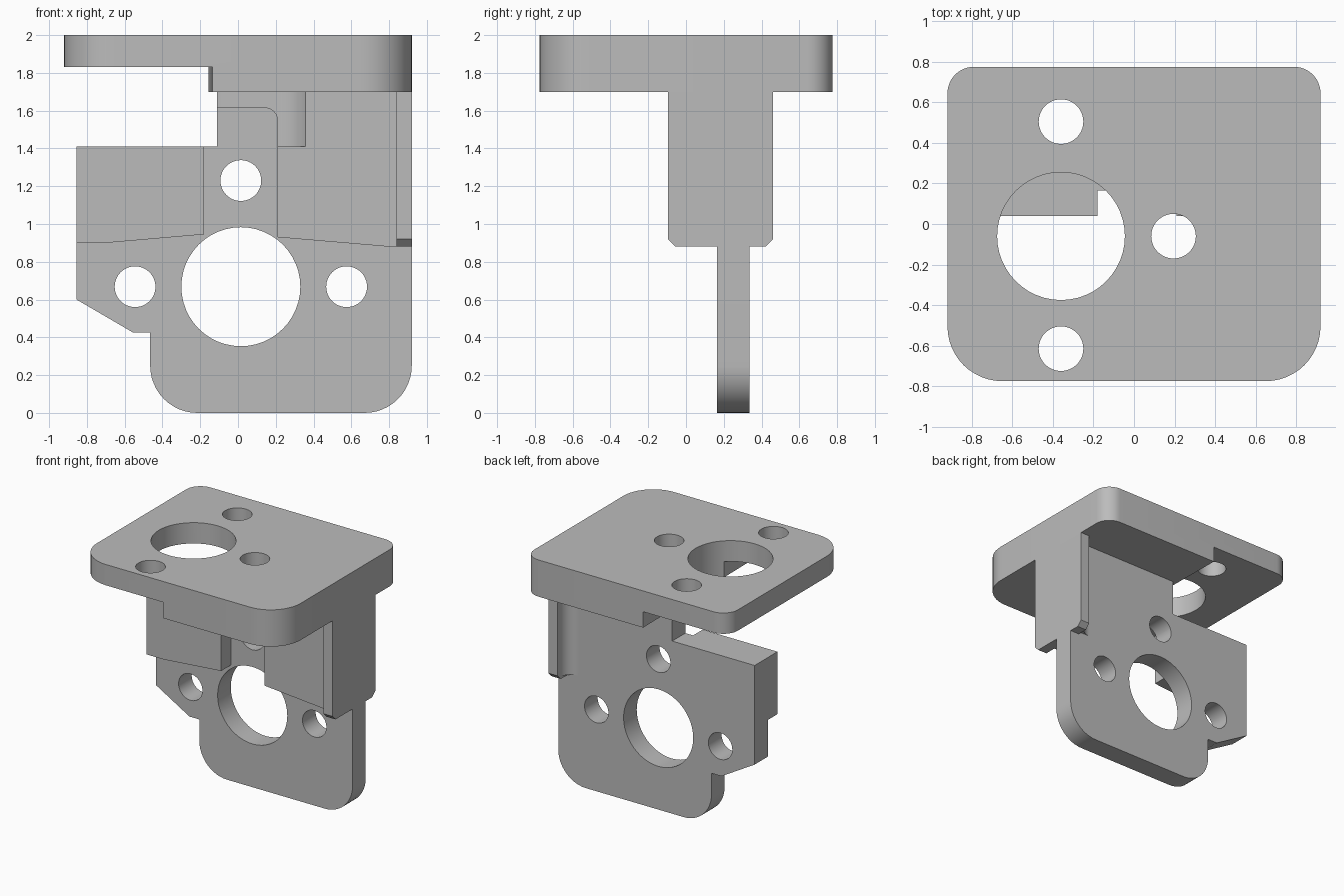
import bpy, bmesh, math
from mathutils import Vector

cube = bpy.data.objects.get("Cube")
if cube:
    bpy.data.objects.remove(cube, do_unlink=True)

grey = bpy.data.materials.new("plain_grey")
grey.use_nodes = True
COLOUR = (0.5, 0.5, 0.5, 1)
grey.diffuse_color = COLOUR
grey.node_tree.nodes["Principled BSDF"].inputs["Base Color"].default_value = COLOUR

# Maps profile coordinates (u, v) and depth w to space for each extrusion axis
AXES = {
    "x": lambda u, v, w: (w, u, v),
    "y": lambda u, v, w: (u, w, v),
    "z": lambda u, v, w: (u, v, w),
}


def rounded(points, steps=12):
    """Outline from (u, v) or (u, v, radius) corners."""
    out = []
    n = len(points)
    for i, p in enumerate(points):
        c = Vector(p[:2])
        if len(p) == 2:
            out.append(c)
            continue
        a = (Vector(points[i - 1][:2]) - c).normalized()
        b = (Vector(points[(i + 1) % n][:2]) - c).normalized()
        half = a.angle(b) / 2
        centre = c + (a + b).normalized() * p[2] / math.sin(half)
        start = c + a * p[2] / math.tan(half) - centre
        end = c + b * p[2] / math.tan(half) - centre
        sweep = math.pi - 2 * half
        for k in range(steps + 1):
            t = k / steps
            out.append(centre + (start * math.sin((1 - t) * sweep)
                                 + end * math.sin(t * sweep)) / math.sin(sweep))
    return out


def circle(u, v, r, steps=48):
    return [Vector((u + r * math.cos(k * math.tau / steps),
                    v + r * math.sin(k * math.tau / steps))) for k in range(steps)]


def prism(name, outline, axis, low, high):
    bm = bmesh.new()
    place = AXES[axis]
    face = bm.faces.new([bm.verts.new(place(p[0], p[1], low)) for p in outline])
    shift = Vector(place(0, 0, high - low))
    grown = bmesh.ops.extrude_face_region(bm, geom=[face])["geom"]
    bmesh.ops.translate(bm, vec=shift,
                        verts=[g for g in grown if isinstance(g, bmesh.types.BMVert)])
    bmesh.ops.recalc_face_normals(bm, faces=bm.faces)
    mesh = bpy.data.meshes.new(name)
    bm.to_mesh(mesh)
    bm.free()
    mesh.materials.append(grey)
    obj = bpy.data.objects.new(name, mesh)
    bpy.context.collection.objects.link(obj)
    return obj


def combine(base, operation, others):
    bpy.context.view_layer.objects.active = base
    for other in others:
        mod = base.modifiers.new("combine", "BOOLEAN")
        mod.operation, mod.solver, mod.object = operation, "EXACT", other
        bpy.ops.object.modifier_apply(modifier=mod.name)
        bpy.data.objects.remove(other, do_unlink=True)


def smooth(obj):
    bpy.ops.object.select_all(action="DESELECT")
    obj.select_set(True)
    bpy.context.view_layer.objects.active = obj
    bpy.ops.object.shade_smooth_by_angle(angle=math.radians(30))


# Top plate, thinner on one side, with one large and three small holes
top_plate = prism("top_plate", rounded([
    (-0.92, -0.775, 0.27), (0.92, -0.775, 0.27),
    (0.92, 0.775, 0.13), (-0.92, 0.775, 0.13)]), "z", 1.7, 2)
step = prism("step_cutter", rounded([
    (-1.2, -0.9), (-0.133, -0.9), (-0.157, 0.9), (-1.2, 0.9)]), "z", 1.5, 1.83)
top_holes = [(-0.36, -0.06, 0.315), (-0.36, 0.505, 0.11),
             (-0.36, -0.615, 0.11), (0.195, -0.06, 0.11)]
combine(top_plate, "DIFFERENCE", [step] + [
    prism("hole_cutter", circle(*h), "z", 1.5, 2.2) for h in top_holes])

# Upright plate with its holes
upright = prism("upright_plate", rounded([
    (-0.465, 0, 0.25), (0.92, 0, 0.25), (0.92, 1.7), (-0.11, 1.7), (-0.11, 1.41),
    (-0.855, 1.41), (-0.855, 0.6), (-0.555, 0.425), (-0.465, 0.425)]), "y", 0.165, 0.335)
upright_holes = [(0.015, 0.668, 0.315), (0.015, 1.23, 0.108),
                 (-0.545, 0.668, 0.108), (0.575, 0.668, 0.108)]
combine(upright, "DIFFERENCE", [
    prism("hole_cutter", circle(*h), "y", 0, 0.6) for h in upright_holes])

# Raised blocks either side of the central channel
left_block = prism("small_block", rounded([
    (-0.855, 0.9), (-0.7, 0.9), (-0.18, 0.945), (-0.18, 1.41), (-0.855, 1.41)]),
    "y", 0.04, 0.165)
right_block = prism("large_block", rounded([
    (0.21, 0.93), (0.8, 0.88), (0.92, 0.88), (0.92, 1.7), (-0.11, 1.7),
    (-0.11, 1.615), (0.21, 1.615, 0.07)]), "y", 0.04, 0.165)

# Clearance pocket under the single small hole
pocket = prism("pocket_cutter", rounded([
    (-0.5, -0.5), (0.385, -0.5), (0.385, 0.13, 0.19), (-0.5, 0.13)]), "z", 1.41, 1.9)
combine(right_block, "DIFFERENCE", [pocket])

# Side flange with chamfered lower corners, and the fillet behind it
flange = prism("side_flange", rounded([
    (-0.055, 0.88), (0.42, 0.88), (0.46, 0.92), (0.46, 1.7),
    (-0.095, 1.7), (-0.095, 0.92)]), "x", 0.838, 0.92)
fillet = prism("flange_fillet", rounded([
    (0.73, 0.335), (0.838, 0.335, 0.1), (0.838, 0.44), (0.87, 0.44),
    (0.87, 0.3), (0.73, 0.3)]), "z", 0.9, 1.7)
combine(upright, "UNION", [left_block, right_block, flange, fillet])

for part in (top_plate, upright):
    smooth(part)
